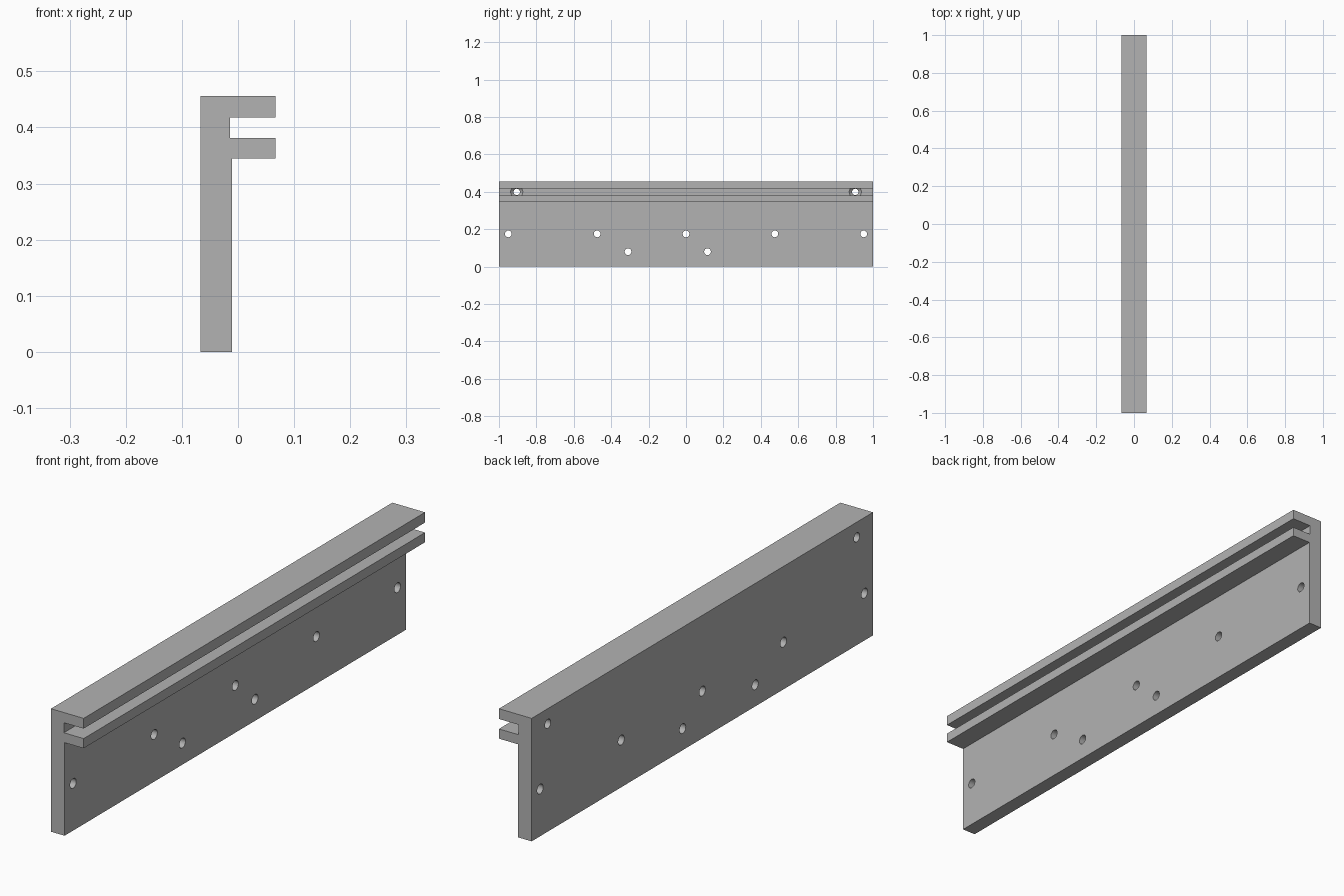
import bpy
import bmesh
import math

LENGTH = 2.0
WEB_BACK, WEB_FRONT, SLOT_FLOOR, LIP = -0.067, -0.011, -0.014, 0.067
TOP, SLOT_TOP, SLOT_LOW, LEDGE = 0.456, 0.418, 0.381, 0.345
HOLE_R = 0.018
SIDES = 32

if "Cube" in bpy.data.objects:
    bpy.data.objects.remove(bpy.data.objects["Cube"])

grey = bpy.data.materials.new("plain_grey")
grey.use_nodes = True
grey.diffuse_color = (0.45, 0.45, 0.45, 1)
grey.node_tree.nodes["Principled BSDF"].inputs["Base Color"].default_value = grey.diffuse_color


def make_object(name, bm):
    bmesh.ops.recalc_face_normals(bm, faces=bm.faces)
    mesh = bpy.data.meshes.new(name)
    bm.to_mesh(mesh)
    bm.free()
    mesh.materials.append(grey)
    obj = bpy.data.objects.new(name, mesh)
    bpy.context.collection.objects.link(obj)
    return obj


def lathe(bm, steps, y, z):
    """Closed round solid along x from (x, radius) steps."""
    rings = []
    for x, r in steps:
        angles = [math.tau * i / SIDES for i in range(SIDES)]
        rings.append([bm.verts.new((x, y + r * math.cos(a), z + r * math.sin(a))) for a in angles])
    for a, b in zip(rings, rings[1:]):
        for i in range(SIDES):
            j = (i + 1) % SIDES
            bm.faces.new((a[i], a[j], b[j], b[i]))
    bm.faces.new(rings[0])
    bm.faces.new(rings[-1])


# Rail: web with two flanges, extruded along y
profile = [(WEB_BACK, 0), (WEB_FRONT, 0), (WEB_FRONT, LEDGE), (LIP, LEDGE),
           (LIP, SLOT_LOW), (SLOT_FLOOR, SLOT_LOW), (SLOT_FLOOR, SLOT_TOP),
           (LIP, SLOT_TOP), (LIP, TOP), (WEB_BACK, TOP)]
bm = bmesh.new()
face = bm.faces.new([bm.verts.new((x, -LENGTH / 2, z)) for x, z in profile])
end = bmesh.ops.extrude_face_region(bm, geom=[face])["geom"]
bmesh.ops.translate(bm, verts=[v for v in end if isinstance(v, bmesh.types.BMVert)],
                    vec=(0, LENGTH, 0))
rail = make_object("slotted_rail", bm)

# Cutters: plain holes in the web
bm = bmesh.new()
plain = [(-0.1, HOLE_R), (0.02, HOLE_R)]
for y in (-0.95, -0.475, 0, 0.475, 0.95):
    lathe(bm, plain, y, 0.175)
for y in (-0.31, 0.115):
    lathe(bm, plain, y, 0.08)

# Cutters: countersunk holes opening into the slot
r = HOLE_R - 0.001
mouth = SLOT_FLOOR + 0.0004
sunk = [(-0.1, r), (mouth - 0.016, r), (mouth, r + 0.016), (mouth, r), (-0.006, r)]
for y in (-0.905, 0.905):
    lathe(bm, sunk, y, (SLOT_TOP + SLOT_LOW) / 2)
cutter = make_object("hole_cutter", bm)
cutter.hide_render = True

# Drill the rail and drop the cutter
mod = rail.modifiers.new("holes", "BOOLEAN")
mod.operation = "DIFFERENCE"
mod.solver = "EXACT"
mod.object = cutter
bpy.context.view_layer.objects.active = rail
rail.select_set(True)
bpy.ops.object.modifier_apply(modifier=mod.name)
bpy.data.objects.remove(cutter)

# Smooth hole walls, crisp rail edges
bpy.ops.object.shade_smooth_by_angle(angle=math.radians(30))
